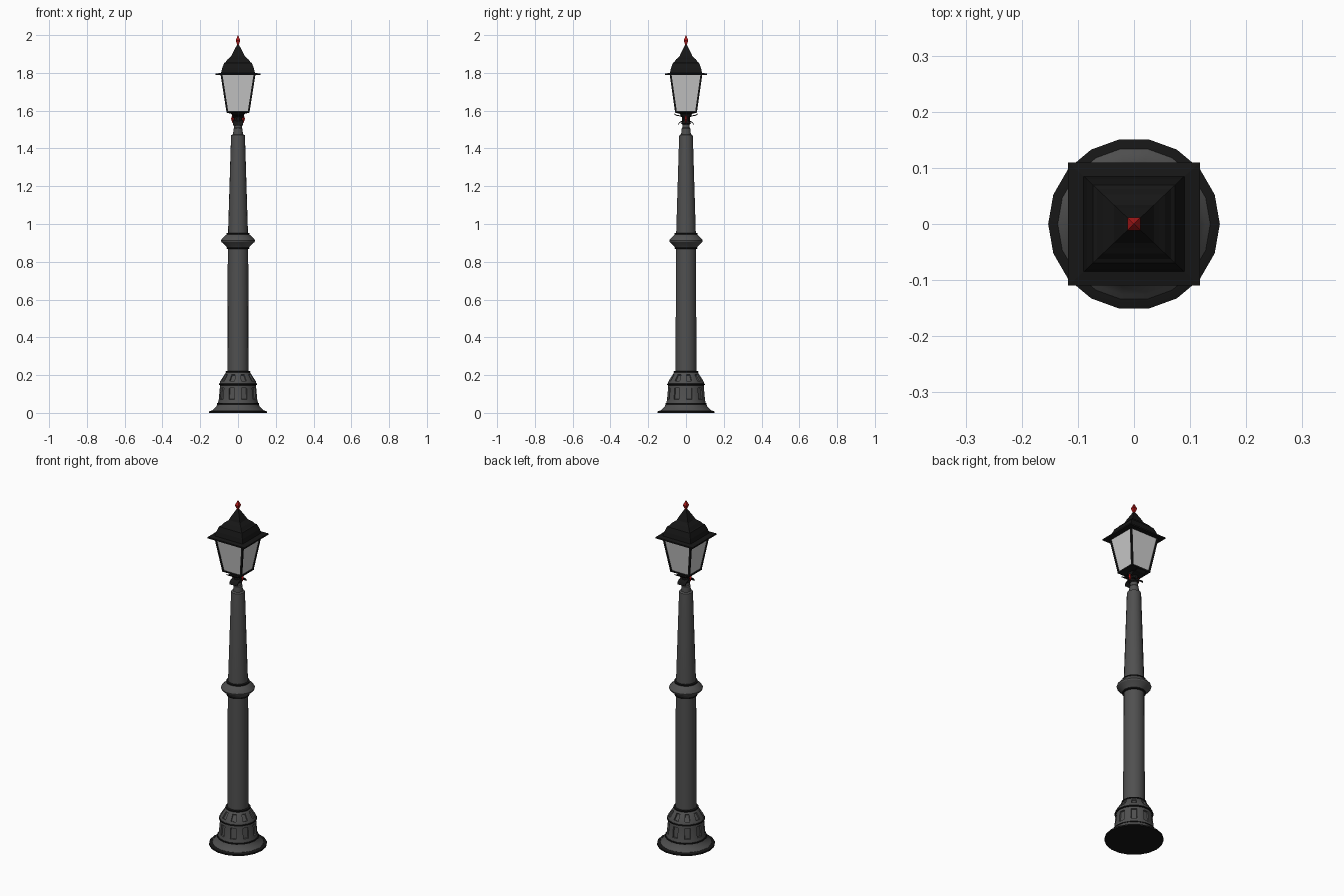
import bpy, bmesh, math

if "Cube" in bpy.data.objects:
    bpy.data.objects.remove(bpy.data.objects["Cube"])


def material(name, rgb):
    m = bpy.data.materials.new(name)
    m.diffuse_color = (*rgb, 1)
    m.use_nodes = True
    m.node_tree.nodes["Principled BSDF"].inputs["Base Color"].default_value = m.diffuse_color
    return m


IRON = material("dark_grey_iron", (0.08, 0.08, 0.08))
BLACK = material("black_trim", (0.008, 0.008, 0.008))
GLASS = material("pale_glass", (0.6, 0.6, 0.6))
RED = material("red_accent", (0.45, 0.01, 0.01))


def finish(bm, name, mat, smooth=False):
    bmesh.ops.recalc_face_normals(bm, faces=bm.faces)
    me = bpy.data.meshes.new(name)
    bm.to_mesh(me)
    bm.free()
    ob = bpy.data.objects.new(name, me)
    bpy.context.collection.objects.link(ob)
    me.materials.append(mat)
    if smooth:
        bpy.ops.object.select_all(action='DESELECT')
        ob.select_set(True)
        bpy.context.view_layer.objects.active = ob
        bpy.ops.object.shade_smooth_by_angle(angle=math.radians(28))
    return ob


def loft(rings, bm=None):
    """Join rings of equal point count into a capped skin."""
    bm = bm or bmesh.new()
    vs = [[bm.verts.new(p) for p in r] for r in rings]
    n = len(vs[0])
    for a, b in zip(vs, vs[1:]):
        for i in range(n):
            j = (i + 1) % n
            bm.faces.new((a[i], a[j], b[j], b[i]))
    bm.faces.new(vs[0][::-1])
    bm.faces.new(vs[-1])
    return bm


def circle(r, z, n=18):
    return [(r * math.cos(2 * math.pi * i / n), r * math.sin(2 * math.pi * i / n), z)
            for i in range(n)]


def rect(x, y, z):
    return [(-x, -y, z), (x, -y, z), (x, y, z), (-x, y, z)]


def lathe(name, profile, mat, n=18):
    return finish(loft([circle(r, z, n) for r, z in profile]), name, mat, True)


def panelled(name, profile, band):
    """Lathe with every second face of one band recessed as a panel."""
    bm = loft([circle(r, z) for r, z in profile])
    bmesh.ops.recalc_face_normals(bm, faces=bm.faces)
    bm.faces.ensure_lookup_table()
    faces = [bm.faces[band * 18 + i] for i in range(0, 18, 2)]
    bmesh.ops.inset_individual(bm, faces=faces, thickness=0.003)
    bmesh.ops.inset_individual(bm, faces=faces, thickness=0.002, depth=-0.008)
    return finish(bm, name, IRON, True)


# Foot and panelled pedestal
lathe("foot_rim", [(.153, 0), (.153, .008), (.137, .013)], BLACK)
lathe("foot_flare", [(.137, .012), (.127, .022), (.114, .035), (.109, .048)], IRON)
panelled("pedestal", [(.107, .05), (.102, .07), (.096, .135), (.095, .15)], 1)
panelled("pedestal_shoulder", [(.098, .153), (.094, .168), (.070, .205), (.064, .213)], 1)

# Post, bulging collar and tapered upper post
lathe("lower_post", [(.056, .21), (.054, .875)], IRON)
lathe("post_collar", [(.058, .875), (.066, .885), (.088, .905), (.09, .912),
                      (.086, .92), (.068, .938), (.06, .945)], IRON)
lathe("upper_post", [(.053, .945), (.037, 1.46), (.036, 1.47), (.026, 1.475),
                     (.024, 1.505), (.02, 1.51)], IRON)
lathe("neck", [(.02, 1.505), (.02, 1.535)], IRON)

# Thin black rings
for i, (r, z) in enumerate([(.111, .049), (.101, .151), (.066, .217),
                            (.061, .873), (.062, .948)]):
    lathe(f"trim_ring_{i + 1}", [(r - .006, z - .005), (r, z - .003),
                                 (r, z + .003), (r - .006, z + .005)], BLACK)

# Lantern socket
lathe("lantern_socket", [(.022, 1.528), (.027, 1.533), (.021, 1.55),
                         (.023, 1.565), (.034, 1.582), (.04, 1.592)], BLACK, 10)


def ribbon(name, path, half_width, side):
    """Flat scroll leaf bent along a y-z path."""
    t = .0025
    rings = [[(-half_width, side * y, z - t), (half_width, side * y, z - t),
              (half_width, side * y, z + t), (-half_width, side * y, z + t)]
             for y, z in path]
    finish(loft(rings), name, BLACK)


# Scroll leaves front and back, red ornaments left and right
for side, tag in ((-1, "front"), (1, "back")):
    ribbon(f"upper_scroll_{tag}", [(.01, 1.565), (.035, 1.573), (.05, 1.575),
                                   (.064, 1.584)], .03, side)
    ribbon(f"lower_scroll_{tag}", [(.01, 1.547), (.028, 1.541), (.038, 1.533),
                                   (.043, 1.523)], .026, side)
for side, tag in ((-1, "left"), (1, "right")):
    bm = loft([[(side * .028 + dx * s, dy * s, z) for dx, dy in
                ((-.009, 0), (0, -.007), (.009, 0), (0, .007))]
               for s, z in ((.15, 1.535), (1, 1.557), (.15, 1.58))])
    finish(bm, f"red_ornament_{tag}", RED)

# Lantern: glass body, floor, corner posts and top rail
finish(loft([rect(.057, .054, 1.597), rect(.089, .083, 1.792)]), "lantern_glass", GLASS)
finish(loft([rect(.035, .033, 1.583), rect(.062, .058, 1.59), rect(.062, .058, 1.598)]),
       "lantern_floor", BLACK)
bm = bmesh.new()
for sx in (-1, 1):
    for sy in (-1, 1):
        loft([[(sx * cx + dx, sy * cy + dy, z) for dx, dy in
               ((-.005, -.005), (.005, -.005), (.005, .005), (-.005, .005))]
              for cx, cy, z in ((.056, .053, 1.592), (.088, .082, 1.795))], bm)
finish(bm, "lantern_corner_posts", BLACK)

# Stepped roof with flat eave
finish(loft([rect(.118, .11, 1.788), rect(.118, .11, 1.796), rect(.09, .085, 1.80)]),
       "roof_eave", BLACK)
roof = [(.09, 1.798), (.084, 1.825), (.073, 1.853), (.066, 1.857), (.055, 1.872),
        (.045, 1.88), (.036, 1.888), (.03, 1.902), (.018, 1.925), (.006, 1.947)]
finish(loft([rect(w, w * .95, z) for w, z in roof]), "roof", BLACK)

# Red diamond finial
finish(loft([rect(.002, .002, 1.943), rect(.012, .012, 1.972), rect(.0005, .0005, 2.0)]),
       "finial", RED)
